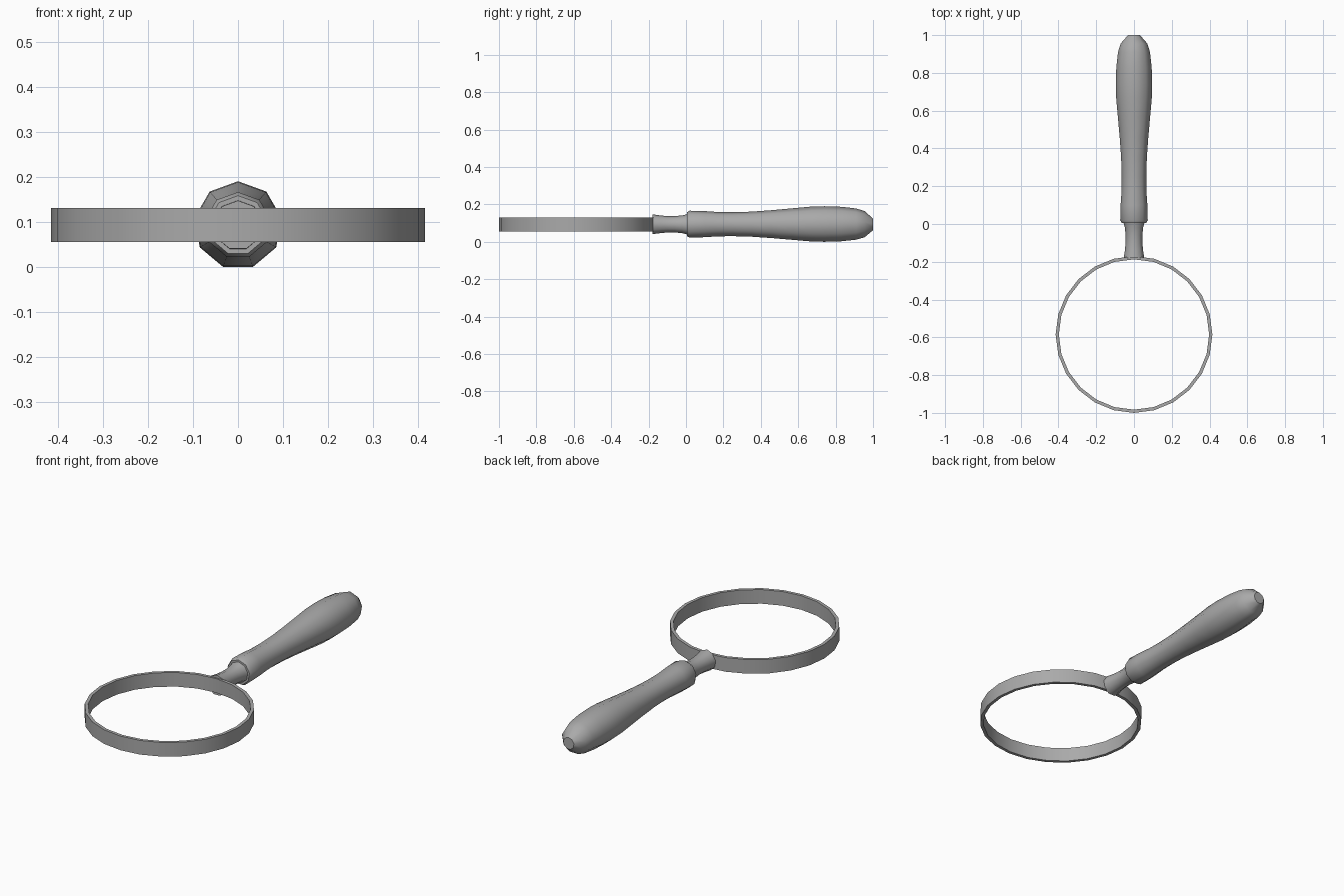
import bpy, bmesh, math

cube = bpy.data.objects.get("Cube")
if cube:
    bpy.data.objects.remove(cube, do_unlink=True)

grey = bpy.data.materials.new("plain_grey")
grey.use_nodes = True
COLOUR = (0.4, 0.4, 0.4, 1)
grey.diffuse_color = COLOUR
grey.node_tree.nodes["Principled BSDF"].inputs["Base Color"].default_value = COLOUR

AXIS_Z = 0.092


def lathe(name, profile, sides, place, closed):
    """Revolve (radius, along) points; place() maps radius, along, angle to x, y, z."""
    bm = bmesh.new()
    rings = [[bm.verts.new(place(r, a, math.tau * i / sides)) for i in range(sides)]
             for r, a in profile]
    pairs = list(zip(rings, rings[1:]))
    if closed:
        pairs.append((rings[-1], rings[0]))
    else:
        bm.faces.new(rings[0])
        bm.faces.new(rings[-1])
    for low, high in pairs:
        for i in range(sides):
            j = (i + 1) % sides
            bm.faces.new((low[i], low[j], high[j], high[i]))
    bmesh.ops.recalc_face_normals(bm, faces=bm.faces)
    mesh = bpy.data.meshes.new(name)
    bm.to_mesh(mesh)
    bm.free()
    mesh.materials.append(grey)
    obj = bpy.data.objects.new(name, mesh)
    bpy.context.collection.objects.link(obj)
    bpy.ops.object.select_all(action='DESELECT')
    obj.select_set(True)
    bpy.context.view_layer.objects.active = obj
    bpy.ops.object.shade_smooth_by_angle(angle=math.radians(45))
    return obj


def upright(r, z, t):
    return (r * math.cos(t), r * math.sin(t) - 0.585, z)


def lengthwise(r, y, t):
    # one corner of the section points straight up
    return (r * math.sin(t), y, AXIS_Z + r * math.cos(t))


# Open lens frame
lathe("lens_frame", [(0.415, 0.055), (0.415, 0.131), (0.398, 0.131), (0.398, 0.055)],
      24, upright, True)

# Waisted neck joining the frame to the grip
lathe("neck", [(0.055, -0.18), (0.049, -0.14), (0.045, -0.1), (0.045, -0.06),
               (0.049, -0.02), (0.058, 0.015)], 9, lengthwise, False)

# Turned grip
lathe("grip", [(0.066, 0.005), (0.074, 0.02), (0.072, 0.1), (0.067, 0.17), (0.066, 0.25),
               (0.069, 0.35), (0.077, 0.46), (0.087, 0.57), (0.096, 0.67), (0.098, 0.74),
               (0.095, 0.83), (0.086, 0.91), (0.072, 0.955), (0.032, 1.0)],
      9, lengthwise, False)
